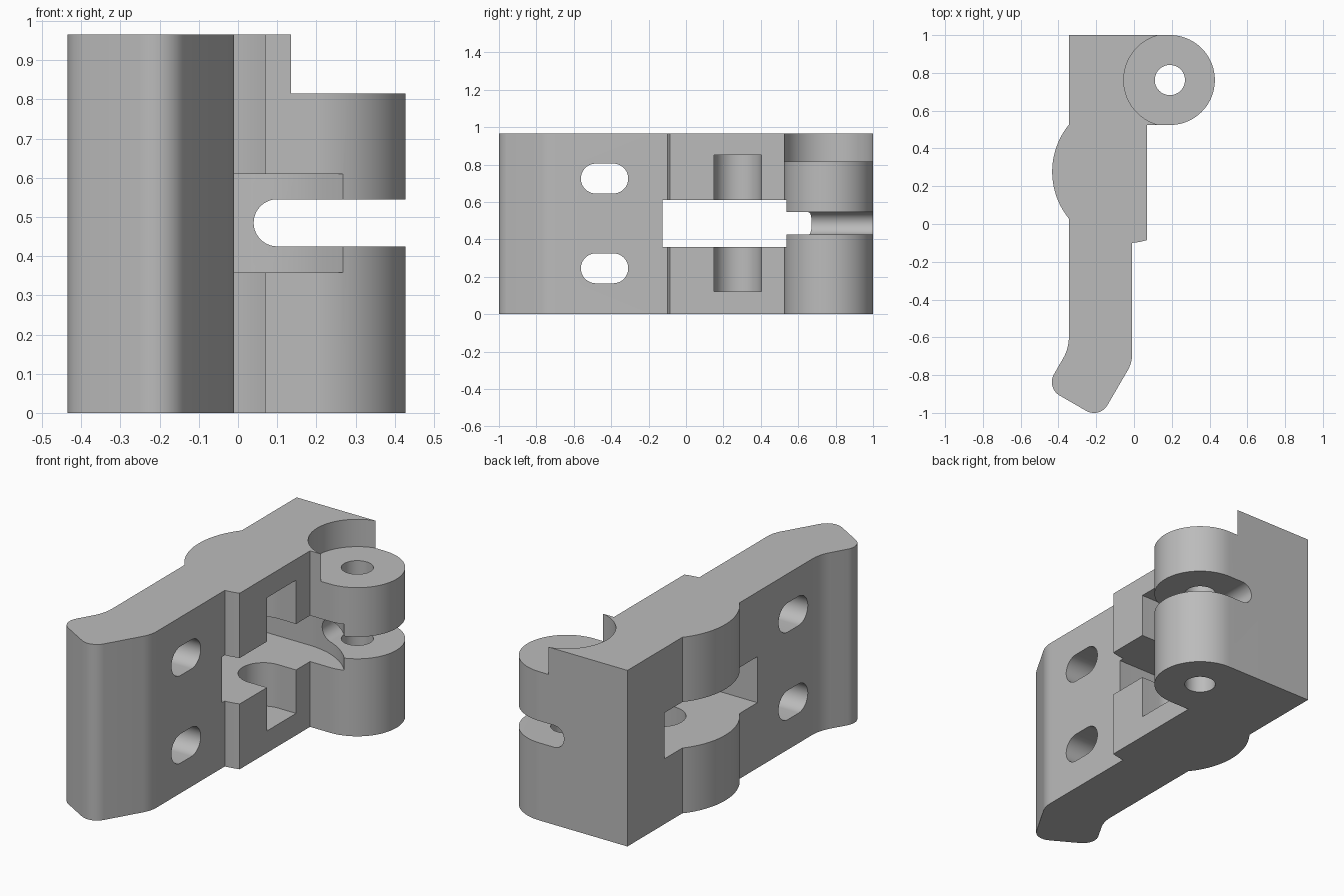
import bpy, bmesh
from math import cos, sin, pi, atan2, tan
from mathutils import Vector

old = bpy.data.objects.get("Cube")
if old:
    bpy.data.objects.remove(old, do_unlink=True)

HEIGHT = 0.965
PIVOT = (0.19, 0.762)      # hinge pin axis
PIVOT_R = 0.238
HUB = (-0.04, 0.277)       # shared axis of bulge, pocket and window
MID = 0.485

grey = bpy.data.materials.new("plain grey")
grey.use_nodes = True
colour = (0.5, 0.5, 0.5, 1)
grey.diffuse_color = colour
grey.node_tree.nodes["Principled BSDF"].inputs["Base Color"].default_value = colour


def arc(c, r, a0, a1, n=24):
    """Points along an arc, angles in radians."""
    steps = [a0 + (a1 - a0) * i / n for i in range(n + 1)]
    return [(c[0] + r * cos(a), c[1] + r * sin(a)) for a in steps]


def arc_between(c, p, q, n=24):
    """Short arc about c from p to q."""
    a0 = atan2(p[1] - c[1], p[0] - c[0])
    a1 = atan2(q[1] - c[1], q[0] - c[0])
    if a1 - a0 > pi:
        a1 -= 2 * pi
    if a1 - a0 < -pi:
        a1 += 2 * pi
    r = (Vector(p) - Vector(c)).length
    return arc(c, r, a0, a1, n)


def fillet(prev, corner, nxt, r, n=10):
    """Rounded corner as a list of points."""
    p, c, q = Vector(prev), Vector(corner), Vector(nxt)
    u, v = (p - c).normalized(), (q - c).normalized()
    half = u.angle(v) / 2
    centre = c + (u + v).normalized() * (r / sin(half))
    t = r / tan(half)
    return arc_between(centre, c + u * t, c + v * t, n)


def stadium(c1, c2, r):
    """Slot outline around two centres."""
    a = atan2(c2[1] - c1[1], c2[0] - c1[0])
    return arc(c2, r, a - pi / 2, a + pi / 2, 32) + arc(c1, r, a + pi / 2, a + 3 * pi / 2, 32)


def prism(name, outline, lo, hi, axis="z"):
    """Extrude an outline along an axis."""
    place = {"x": lambda a, b, h: (h, a, b),
             "y": lambda a, b, h: (a, h, b),
             "z": lambda a, b, h: (a, b, h)}[axis]
    bm = bmesh.new()
    face = bm.faces.new([bm.verts.new(place(a, b, lo)) for a, b in outline])
    top = bmesh.ops.extrude_face_region(bm, geom=[face])["geom"]
    move = Vector(place(0, 0, hi - lo))
    bmesh.ops.translate(bm, vec=move, verts=[g for g in top if isinstance(g, bmesh.types.BMVert)])
    bmesh.ops.recalc_face_normals(bm, faces=bm.faces)
    mesh = bpy.data.meshes.new(name)
    bm.to_mesh(mesh)
    bm.free()
    mesh.materials.append(grey)
    obj = bpy.data.objects.new(name, mesh)
    bpy.context.collection.objects.link(obj)
    return obj


# Body outline: plate, hooked toe, back bulge and hinge barrel
BACK, FRONT, STEP = -0.345, -0.01, 0.07
toe = [(BACK, 0), (BACK, -0.659), (-0.465, -0.867), (-0.182, -1.03), (FRONT, -0.735), (FRONT, -0.1)]
outline = [(BACK, 1.0)]
outline += arc_between(HUB, (BACK, 0.525), (BACK, 0.029), 32)
for i, r in enumerate((0.22, 0.082, 0.082, 0.17), start=1):
    outline += fillet(toe[i - 1], toe[i], toe[i + 1], r)
outline += arc_between(HUB, (FRONT, -0.1), (STEP, -0.085), 6)
outline += [(STEP, PIVOT[1] - PIVOT_R)]
outline += arc(PIVOT, PIVOT_R, -pi / 2, pi / 2, 48)
body = prism("hinge_body", outline, 0, HEIGHT)

# Cutters
cutters = [
    prism("barrel_top_recess", arc(PIVOT, 0.2445, 0, 2 * pi * 63 / 64, 63), 0.815, 1.2),
    prism("pin_hole", arc(PIVOT, 0.08, 0, 2 * pi * 47 / 48, 47), -0.2, 1.2),
    prism("spring_pocket", stadium(HUB, (0.3, HUB[1]), 0.126), 0.12, 0.85),
    prism("lever_window", stadium((-1, HUB[1]), HUB, 0.403), 0.358, 0.61),
    prism("barrel_slot", stadium((0.1, MID), (1, MID), 0.06), 0.3, 1.2, "y"),
]
for side, z in (("lower", 0.245), ("upper", 0.725)):
    cutters.append(prism(side + "_screw_slot", stadium((-0.482, z), (-0.389, z), 0.08), -1, 1, "x"))

bpy.ops.object.select_all(action="DESELECT")
bpy.context.view_layer.objects.active = body
body.select_set(True)
for cutter in cutters:
    cutter.hide_render = True
    mod = body.modifiers.new(cutter.name, "BOOLEAN")
    mod.operation = "DIFFERENCE"
    mod.solver = "EXACT"
    mod.object = cutter
    bpy.ops.object.modifier_apply(modifier=mod.name)
    bpy.data.objects.remove(cutter, do_unlink=True)

bpy.ops.object.shade_smooth_by_angle(angle=pi / 6)
